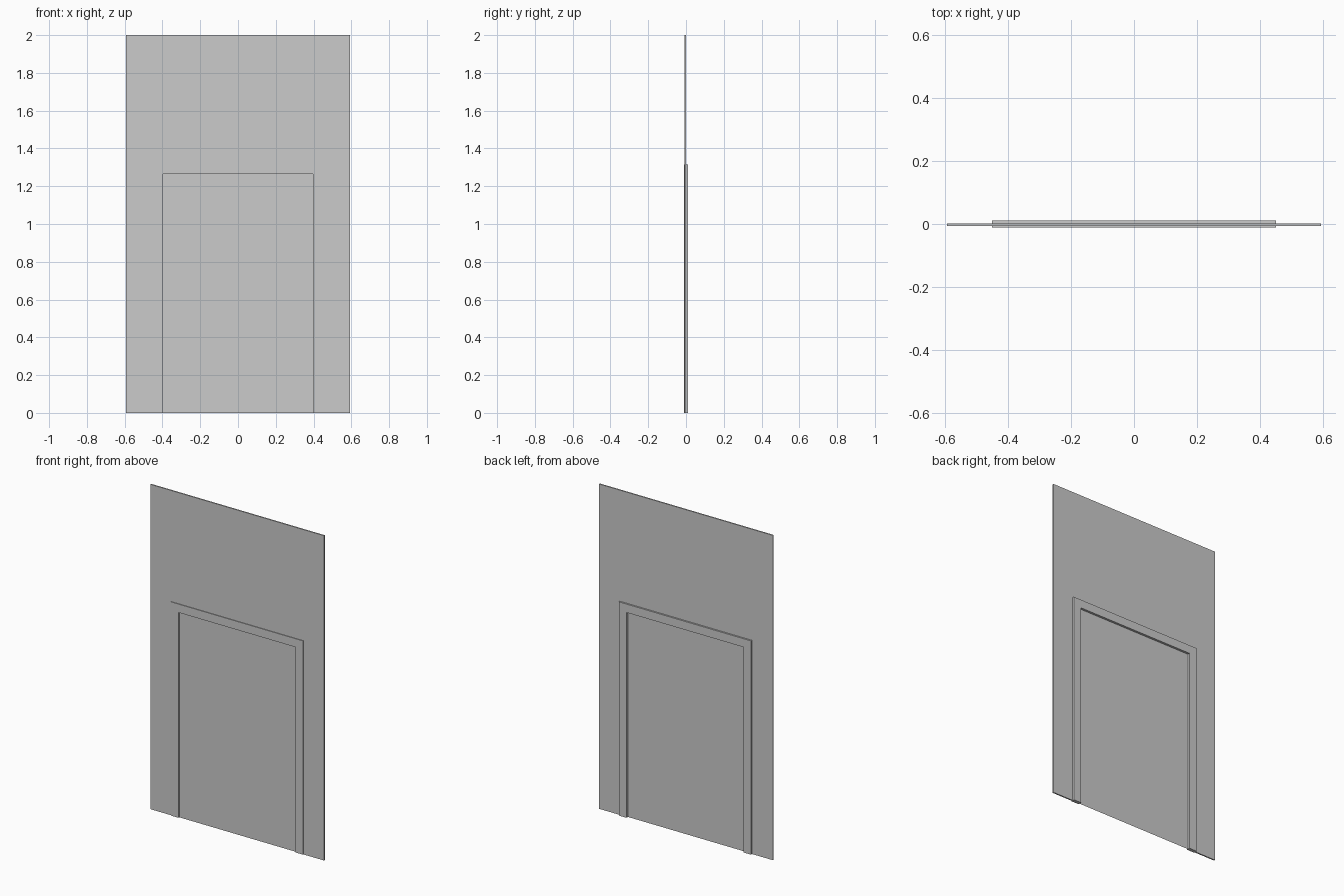
import bpy
import bmesh

if "Cube" in bpy.data.objects:
    bpy.data.objects.remove(bpy.data.objects["Cube"])


def arch(name, outer_w, outer_h, inner_w, inner_h, y0, y1):
    """Inverted-U profile (half widths) extruded from y0 to y1."""
    profile = [(-outer_w, 0), (-inner_w, 0), (-inner_w, inner_h), (inner_w, inner_h),
               (inner_w, 0), (outer_w, 0), (outer_w, outer_h), (-outer_w, outer_h)]
    bm = bmesh.new()
    face = bm.faces.new([bm.verts.new((x, y0, z)) for x, z in profile])
    result = bmesh.ops.extrude_face_region(bm, geom=[face])
    moved = [v for v in result["geom"] if isinstance(v, bmesh.types.BMVert)]
    bmesh.ops.translate(bm, vec=(0, y1 - y0, 0), verts=moved)
    bmesh.ops.recalc_face_normals(bm, faces=bm.faces)
    return finish(bm, name)


def finish(bm, name):
    mesh = bpy.data.meshes.new(name)
    bm.to_mesh(mesh)
    bm.free()
    obj = bpy.data.objects.new(name, mesh)
    bpy.context.collection.objects.link(obj)
    return obj


OPEN_W, OPEN_H = 0.398, 1.264

# Thin wall with a doorway
arch("wall_panel", 0.592, 2.0, OPEN_W, OPEN_H, -0.007, 0.001)

# Door frame, standing proud of the wall on both sides
arch("door_frame", 0.45, 1.316, OPEN_W, OPEN_H, -0.011, 0.011)

# Flat sheet filling the doorway
bm = bmesh.new()
corners = [(-OPEN_W, 0), (OPEN_W, 0), (OPEN_W, OPEN_H), (-OPEN_W, OPEN_H)]
bm.faces.new([bm.verts.new((x, -0.003, z)) for x, z in corners])
finish(bm, "door_sheet")
